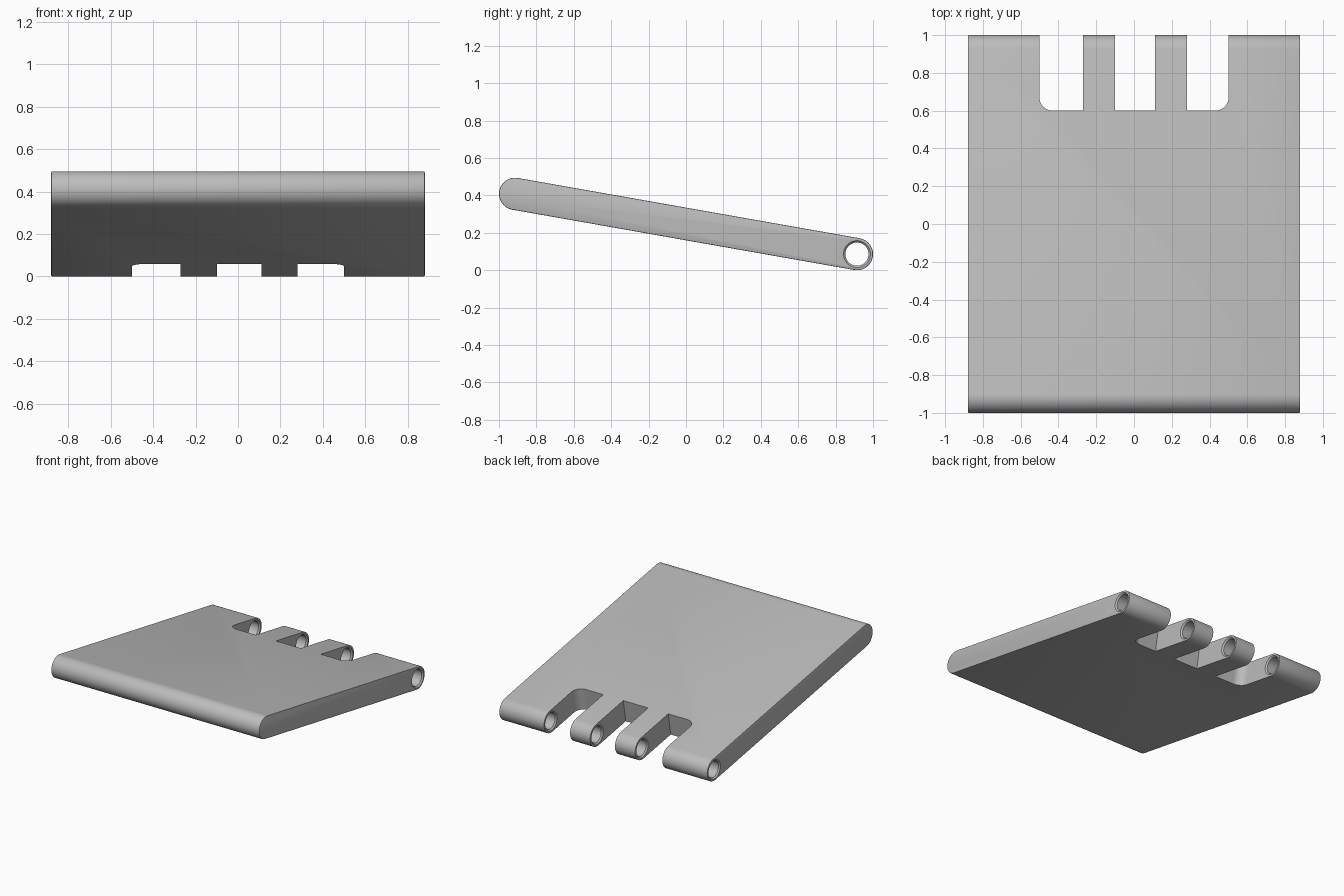
import bpy, bmesh
from math import sin, cos, pi, radians
from mathutils import Matrix, Vector

if "Cube" in bpy.data.objects:
    bpy.data.objects.remove(bpy.data.objects["Cube"])

TILT = radians(10)
R = 0.086                              # half thickness of the leaf
HALF = (1 - R) / cos(TILT)             # knuckle axis distance from the centre
HEIGHT = HALF * sin(TILT) + R
WIDTH = 0.88
NOTCH_X, NOTCH_Y, CORNER = 0.5, 0.594, 0.07
PRONGS = {"right_knuckle": (-0.27, -0.10), "left_knuckle": (0.11, 0.28)}
PLACE = Matrix.Translation((0, 0, HEIGHT)) @ Matrix.Rotation(-TILT, 4, "X")

grey = bpy.data.materials.new("light_grey")
grey.use_nodes = True
colour = (0.5, 0.5, 0.5, 1)
grey.diffuse_color = colour
grey.node_tree.nodes["Principled BSDF"].inputs["Base Color"].default_value = colour


def arc(cx, cy, radius, start, end, steps):
    angles = [start + (end - start) * i / steps for i in range(steps + 1)]
    return [(cx + radius * cos(a), cy + radius * sin(a)) for a in angles]


def extrude(name, points, push):
    """Make a closed outline of 3D points into a solid."""
    bm = bmesh.new()
    face = bm.faces.new([bm.verts.new(p) for p in points])
    moved = bmesh.ops.extrude_face_region(bm, geom=[face])["geom"]
    verts = [v for v in moved if isinstance(v, bmesh.types.BMVert)]
    bmesh.ops.translate(bm, verts=verts, vec=Vector(push))
    return finish(name, bm)


def finish(name, bm):
    bmesh.ops.recalc_face_normals(bm, faces=bm.faces)
    mesh = bpy.data.meshes.new(name)
    bm.to_mesh(mesh)
    bm.free()
    mesh.materials.append(grey)
    obj = bpy.data.objects.new(name, mesh)
    bpy.context.collection.objects.link(obj)
    obj.matrix_world = PLACE
    return obj


def lathe(name, rings, steps=48):
    """Solid turned about the knuckle axis from (x, radius) pairs."""
    bm = bmesh.new()
    loops = [[bm.verts.new((x, y, z)) for y, z in
              arc(HALF, 0, r, 0, 2 * pi, steps)[:-1]] for x, r in rings]
    for a, b in zip(loops, loops[1:]):
        for i in range(steps):
            j = (i + 1) % steps
            bm.faces.new((a[i], a[j], b[j], b[i]))
    bm.faces.new(loops[0])
    bm.faces.new(loops[-1])
    return finish(name, bm)


def cut(obj, cutters):
    for cutter in cutters:
        mod = obj.modifiers.new(cutter.name, "BOOLEAN")
        mod.operation = "DIFFERENCE"
        mod.solver = "EXACT"
        mod.object = cutter
    bpy.context.view_layer.update()
    graph = bpy.context.evaluated_depsgraph_get()
    mesh = bpy.data.meshes.new_from_object(obj.evaluated_get(graph))
    obj.modifiers.clear()
    obj.data = mesh
    bpy.ops.object.select_all(action="DESELECT")
    obj.select_set(True)
    bpy.context.view_layer.objects.active = obj
    bpy.ops.object.shade_smooth_by_angle(angle=radians(30))


# Pin bore, flared at the mouth of every knuckle
spans = [(-WIDTH, -NOTCH_X), *PRONGS.values(), (NOTCH_X, WIDTH)]
rings = []
for a, b in spans:
    rings += [(a - 0.005, 0.072), (a, 0.072), (a + 0.01, 0.062),
              (b - 0.01, 0.062), (b, 0.072), (b + 0.005, 0.072)]
bore = lathe("bore_cutter", rings)

# Notch with rounded inner corners
inner = NOTCH_X - CORNER
outline = arc(-inner, NOTCH_Y + CORNER, CORNER, pi, 1.5 * pi, 10)
outline += arc(inner, NOTCH_Y + CORNER, CORNER, 1.5 * pi, 2 * pi, 10)
outline += [(NOTCH_X, 1.2), (-NOTCH_X, 1.2)]
notch = extrude("notch_cutter", [(x, y, -0.3) for x, y in outline], (0, 0, 0.6))

# Leaf with rounded ends and slightly eased side edges
section = arc(HALF, 0, R, -pi / 2, pi / 2, 24) + arc(-HALF, 0, R, pi / 2, 1.5 * pi, 24)
leaf = extrude("hinge_leaf", [(-WIDTH, y, z) for y, z in section], (2 * WIDTH, 0, 0))
ease = leaf.modifiers.new("eased_edges", "BEVEL")
ease.width = 0.005
ease.segments = 2
ease.limit_method = "ANGLE"
ease.angle_limit = radians(60)
cut(leaf, [notch, bore])

# Two middle knuckles
nose = arc(HALF, 0, R, -pi / 2, pi / 2, 24) + [(NOTCH_Y, R), (NOTCH_Y, -R)]
for name, (a, b) in PRONGS.items():
    knuckle = extrude(name, [(a, y, z) for y, z in nose], (b - a, 0, 0))
    cut(knuckle, [bore])

for cutter in (bore, notch):
    bpy.data.objects.remove(cutter)
